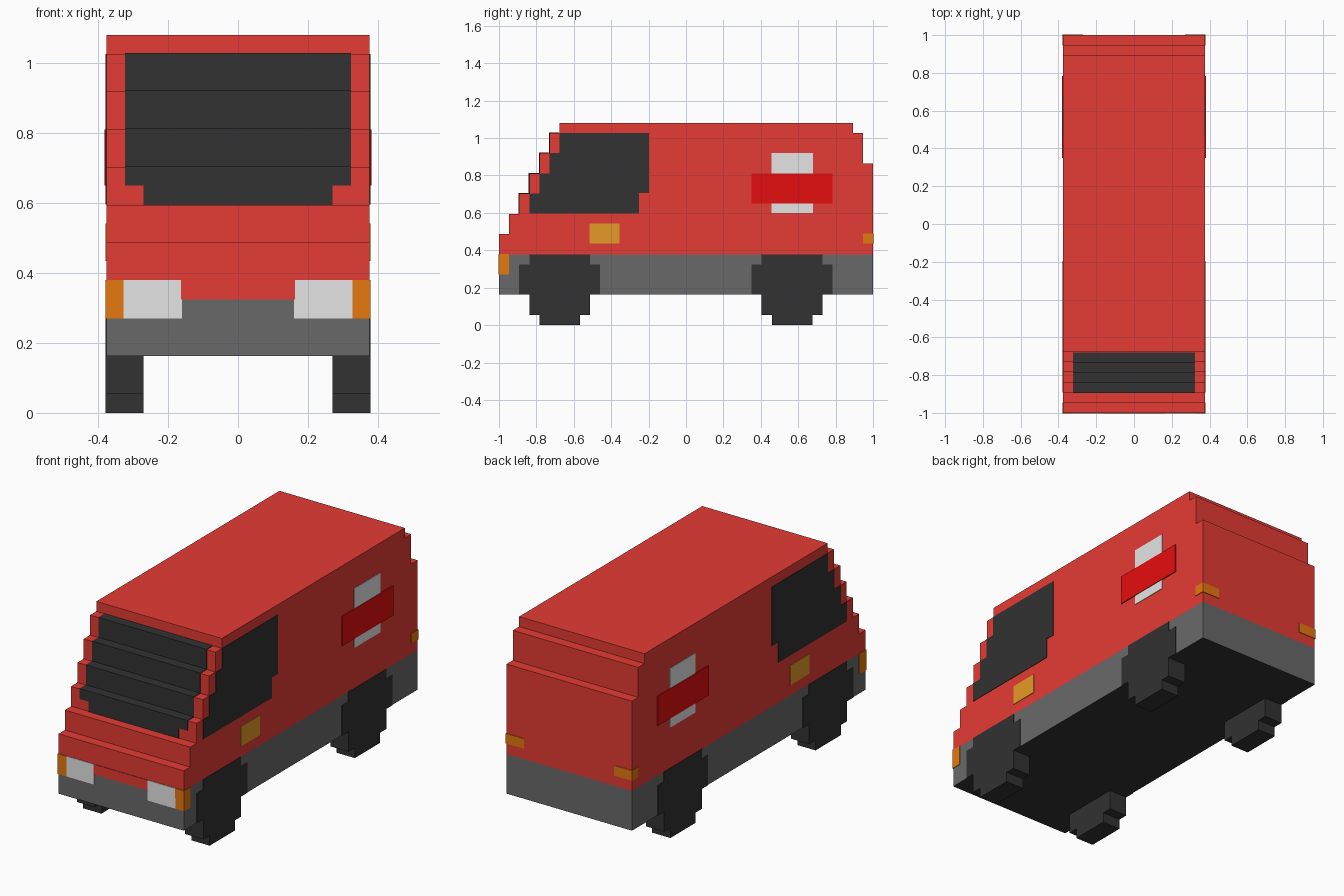
import bpy

if "Cube" in bpy.data.objects:
    bpy.data.objects.remove(bpy.data.objects["Cube"])

E = 0.003            # how far painted plates stand proud
W = 0.376            # half width of the van


def linear(c):
    c /= 255
    return c / 12.92 if c <= 0.04045 else ((c + 0.055) / 1.055) ** 2.4


def material(name, r, g, b):
    m = bpy.data.materials.new(name)
    m.diffuse_color = (linear(r), linear(g), linear(b), 1)
    m.use_nodes = True
    m.node_tree.nodes["Principled BSDF"].inputs["Base Color"].default_value = m.diffuse_color
    return m


RED = material("body red", 229, 59, 52)
GREY = material("skirt grey", 105, 105, 105)
DARK = material("dark glass and rubber", 50, 50, 50)
LIGHT = material("light grey", 229, 229, 229)
ORANGE = material("indicator orange", 229, 120, 14)
GOLD = material("side lamp gold", 229, 155, 40)
BRIGHT = material("bright red", 229, 14, 14)


def prism(name, profile, x0, x1, mat):
    """Extrude a (y, z) outline from x0 to x1."""
    x0, x1 = min(x0, x1), max(x0, x1)
    area = sum(a[0] * b[1] - b[0] * a[1]
               for a, b in zip(profile, profile[1:] + profile[:1]))
    pts = profile if area > 0 else profile[::-1]
    n = len(pts)
    verts = [(x, y, z) for x in (x0, x1) for y, z in pts]
    faces = [list(range(n))[::-1], list(range(n, 2 * n))]
    faces += [[i, (i + 1) % n, n + (i + 1) % n, n + i] for i in range(n)]
    mesh = bpy.data.meshes.new(name)
    mesh.from_pydata(verts, [], faces)
    mesh.materials.append(mat)
    mesh.update()
    ob = bpy.data.objects.new(name, mesh)
    bpy.context.collection.objects.link(ob)
    return ob


def box(name, x0, x1, y0, y1, z0, z1, mat):
    return prism(name, [(y0, z0), (y1, z0), (y1, z1), (y0, z1)], x0, x1, mat)


# Stepped upper body
front_steps = [(-1.0, 0.487), (-0.946, 0.595), (-0.892, 0.703), (-0.838, 0.811),
               (-0.784, 0.919), (-0.73, 1.027), (-0.676, 1.081)]
outline = [(1.0, 0.378), (-1.0, 0.378)]
z = 0.378
for y, top in front_steps:
    outline += [(y, z), (y, top)]
    z = top
outline.remove((-1.0, 0.378))
outline += [(0.892, 1.081), (0.892, 1.027), (0.946, 1.027), (0.946, 0.865), (1.0, 0.865)]
prism("body", outline, -W, W, RED)

# Lower skirt with a dark underside
skirt = box("skirt", -W, W, -1, 1, 0.163, 0.378, GREY)
skirt.data.materials.append(DARK)
for p in skirt.data.polygons:
    if p.normal.z < -0.5:
        p.material_index = 1

# Red nose panel between the headlights
box("nose_panel", -0.163, 0.163, -1 - E, -0.99, 0.325, 0.38, RED)

# Windscreen following the stepped front
glass = []
z = 0.65
for y, top in front_steps[2:6]:
    glass += [(y - E, z), (y - E, top + E)]
    z = top + E
glass += [(-0.676 - E, z), (-0.676 - E, 0.65)]
prism("windscreen", glass, -0.324, 0.324, DARK)
box("windscreen_lower", -0.27, 0.27, -0.892 - E, -0.88, 0.595, 0.65, DARK)

# Parts repeated on both sides
side_window = [(-0.838, 0.597), (-0.25, 0.597), (-0.25, 0.707), (-0.197, 0.707),
               (-0.197, 1.027), (-0.676, 1.027), (-0.676, 0.919), (-0.73, 0.919),
               (-0.73, 0.811), (-0.784, 0.811), (-0.784, 0.703), (-0.838, 0.703)]
wheel_steps = [(0.108, 0, 0.055), (0.162, 0.055, 0.163),
               (0.216, 0.163, 0.325), (0.162, 0.325, 0.378)]

for s, side in ((-1, "left"), (1, "right")):
    inner, outer = s * (W - 0.005), s * (W + E)
    prism(f"{side}_side_window", side_window, inner, outer, DARK)
    box(f"{side}_side_lamp", inner, outer, -0.515, -0.355, 0.435, 0.542, GOLD)

    # plain coloured panels on the cargo side
    box(f"{side}_pale_panel", inner, outer, 0.458, 0.678, 0.598, 0.92, LIGHT)
    box(f"{side}_red_band", inner, s * (W + 2 * E), 0.35, 0.784, 0.65, 0.811, BRIGHT)

    # lamps wrapping the corners
    box(f"{side}_headlight", s * 0.16, s * 0.327, -1 - E, -0.99, 0.27, 0.38, LIGHT)
    box(f"{side}_front_indicator", s * 0.325, outer, -1 - E, -0.946, 0.27, 0.38, ORANGE)
    box(f"{side}_rear_lamp", s * 0.27, outer, 0.946, 1 + E, 0.435, 0.49, ORANGE)

    # blocky wheels with their arches
    for end, cy in (("front", -0.676), ("rear", 0.567)):
        right = [(cy + h, z) for h, a, b in wheel_steps for z in (a, b)]
        left = [(2 * cy - y, z) for y, z in reversed(right)]
        prism(f"{side}_{end}_wheel", right + left, s * 0.27, outer, DARK)
